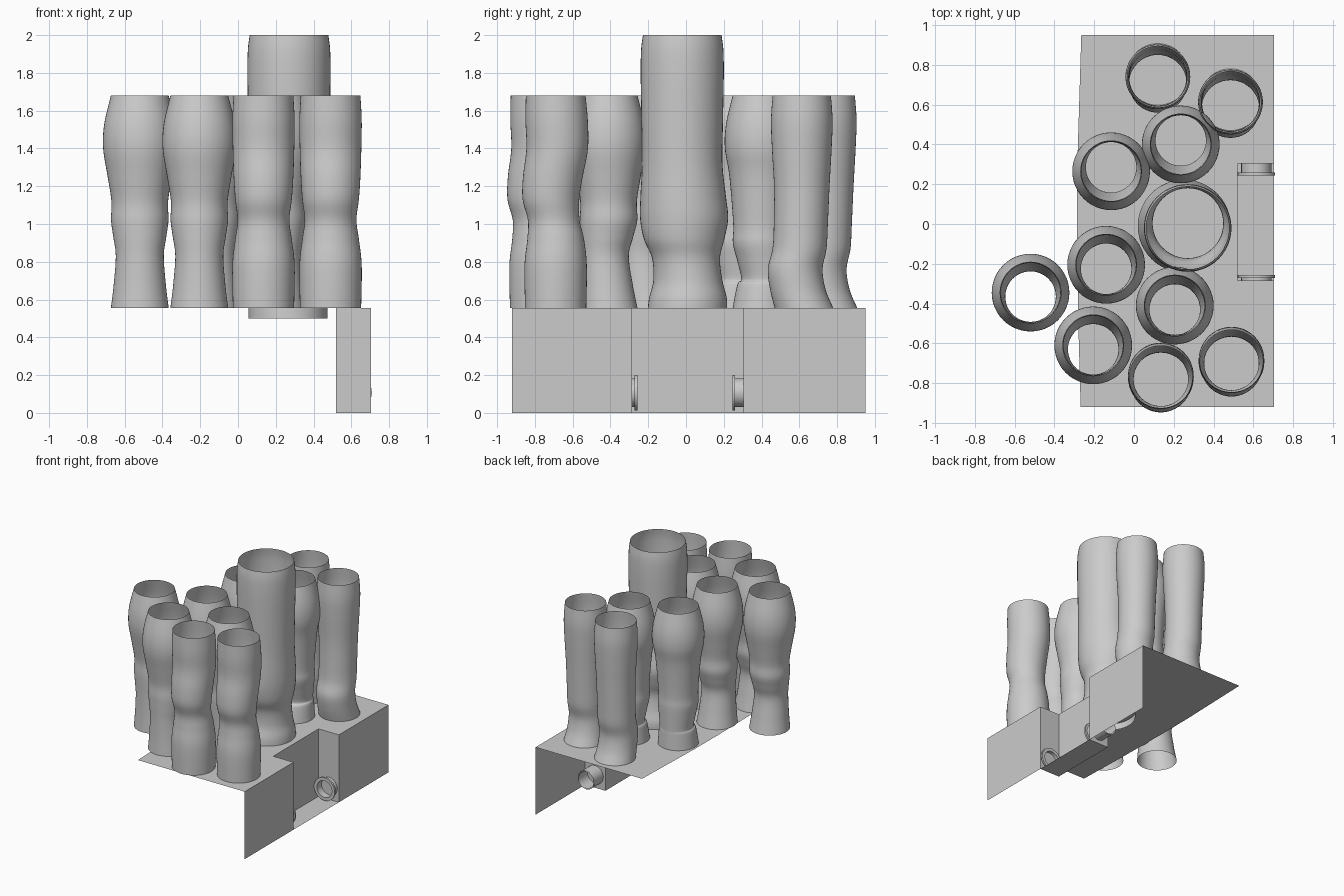
import bpy, bmesh, math
from mathutils import Vector

if "Cube" in bpy.data.objects:
    bpy.data.objects.remove(bpy.data.objects["Cube"])

SEG = 48


def make(name, bm, smooth=True):
    bmesh.ops.recalc_face_normals(bm, faces=bm.faces)
    me = bpy.data.meshes.new(name)
    bm.to_mesh(me)
    bm.free()
    ob = bpy.data.objects.new(name, me)
    bpy.context.collection.objects.link(ob)
    if smooth:
        bpy.ops.object.select_all(action='DESELECT')
        bpy.context.view_layer.objects.active = ob
        ob.select_set(True)
        bpy.ops.object.shade_smooth_by_angle(angle=math.radians(40))
    return ob


def bridge(bm, rings):
    for a, b in zip(rings, rings[1:]):
        n = len(a)
        for i in range(n):
            j = (i + 1) % n
            bm.faces.new((a[i], a[j], b[j], b[i]))


def smooth_path(keys, steps=6):
    # Catmull-Rom through the (z, r, dx, dy) keys
    k = [Vector(p) for p in keys]
    k = [k[0]] + k + [k[-1]]
    out = []
    for i in range(1, len(k) - 2):
        p0, p1, p2, p3 = k[i - 1:i + 3]
        for s in range(steps):
            t = s / steps
            out.append(0.5 * (2 * p1 + (p2 - p0) * t + (2 * p0 - 5 * p1 + 4 * p2 - p3) * t * t
                              + (3 * p1 - p0 - 3 * p2 + p3) * t ** 3))
    return out + [k[-1]]


def tube(name, x, y, keys):
    bm = bmesh.new()
    rings = []
    for z, r, dx, dy in smooth_path(keys):
        rings.append([bm.verts.new((x + dx + r * math.cos(2 * math.pi * i / SEG),
                                    y + dy + r * math.sin(2 * math.pi * i / SEG), z))
                      for i in range(SEG)])
    bridge(bm, rings)
    return make(name, bm)


def socket(name, profile):
    # ring profile (radius, y) revolved about an axis along y
    bm = bmesh.new()
    rings = [[bm.verts.new((0.615 + r * math.cos(2 * math.pi * i / 32), y,
                            0.107 + r * math.sin(2 * math.pi * i / 32)))
              for i in range(32)] for r, y in profile]
    bridge(bm, rings)
    return make(name, bm)


# wide-shouldered tubes
shouldered = [(0.555, .153, 0, 0), (0.68, .138, 0, -.01), (0.83, .127, 0, -.02),
              (0.93, .14, 0, -.01), (1.02, .152, 0, 0), (1.12, .15, 0, 0),
              (1.25, .17, 0, 0), (1.40, .194, 0, 0), (1.53, .188, 0, 0), (1.68, .153, 0, 0)]
# same shoulders, waist pushed the other way
shouldered_back = [(z - (.12 if .7 < z < 1.2 else 0), r, dx, -dy) for z, r, dx, dy in shouldered]
for i, (x, y) in enumerate([(-.14, -.205), (-.52, -.345), (-.205, -.61), (.205, -.41)]):
    tube(f"shouldered_tube_front_{i}", x, y, shouldered)
for i, (x, y) in enumerate([(.235, .40), (-.115, .265)]):
    tube(f"shouldered_tube_back_{i}", x, y, shouldered_back)

# slim wavy tubes
wavy_front = [(0.555, .162, 0, 0), (0.78, .165, 0, 0), (0.92, .15, 0, 0), (1.02, .137, 0, -.01),
              (1.13, .15, 0, -.025), (1.25, .158, 0, -.015), (1.4, .163, 0, .008),
              (1.55, .165, 0, .005), (1.68, .158, 0, 0)]
wavy_back = [(0.555, .155, 0, .012), (0.65, .147, 0, -.02), (0.76, .145, 0, -.035),
             (0.87, .143, 0, -.012), (1.0, .143, 0, -.005), (1.2, .147, 0, 0),
             (1.4, .158, 0, 0), (1.55, .163, 0, 0), (1.68, .154, 0, 0)]
for i, (x, y) in enumerate([(.135, -.77), (.49, -.69)]):
    tube(f"wavy_tube_front_{i}", x, y, wavy_front)
for i, (x, y) in enumerate([(.12, .74), (.485, .613)]):
    tube(f"wavy_tube_back_{i}", x, y, wavy_back)

# tall central tube
tube("tall_tube", .27, -.02,
     [(0.5, .21, -.005, .025), (0.6, .207, -.005, .03), (0.7, .183, 0, .03), (0.82, .18, 0, .02),
      (0.92, .213, -.01, .01), (1.03, .233, -.018, .01), (1.15, .226, -.01, .005),
      (1.32, .213, 0, 0), (1.55, .216, 0, 0), (1.78, .22, 0, 0), (1.92, .218, 0, 0),
      (2.0, .208, 0, 0)])

# notched top plate
TOP, XO, XI, YA, YB = 0.555, .705, .52, -.285, .305
outer = [(XO, -.92), (XO, YA), (XI, YA), (XI, YB), (XO, YB), (XO, .95)]
left = [(-.265, .95), (-.285, .3), (-.287, .0), (-.28, -.5), (-.268, -.92)]
bm = bmesh.new()
bm.faces.new([bm.verts.new((x, y, TOP)) for x, y in outer + left])
make("top_plate", bm, False)

# side walls following the notch, plus the notch floor
bm = bmesh.new()
lo = [bm.verts.new((x, y, 0)) for x, y in outer]
hi = [bm.verts.new((x, y, TOP)) for x, y in outer]
for i in range(len(outer) - 1):
    bm.faces.new((lo[i], lo[i + 1], hi[i + 1], hi[i]))
bm.faces.new(lo[1:5])
make("side_walls", bm, False)

# pipe sockets in the notch
socket("pipe_back", [(.068, .42), (.068, .245), (.094, .245), (.094, .26), (.076, .26), (.076, .42)])
socket("pipe_front", [(.068, -.285), (.068, -.257), (.094, -.257), (.094, -.272), (.076, -.272), (.076, -.29)])
